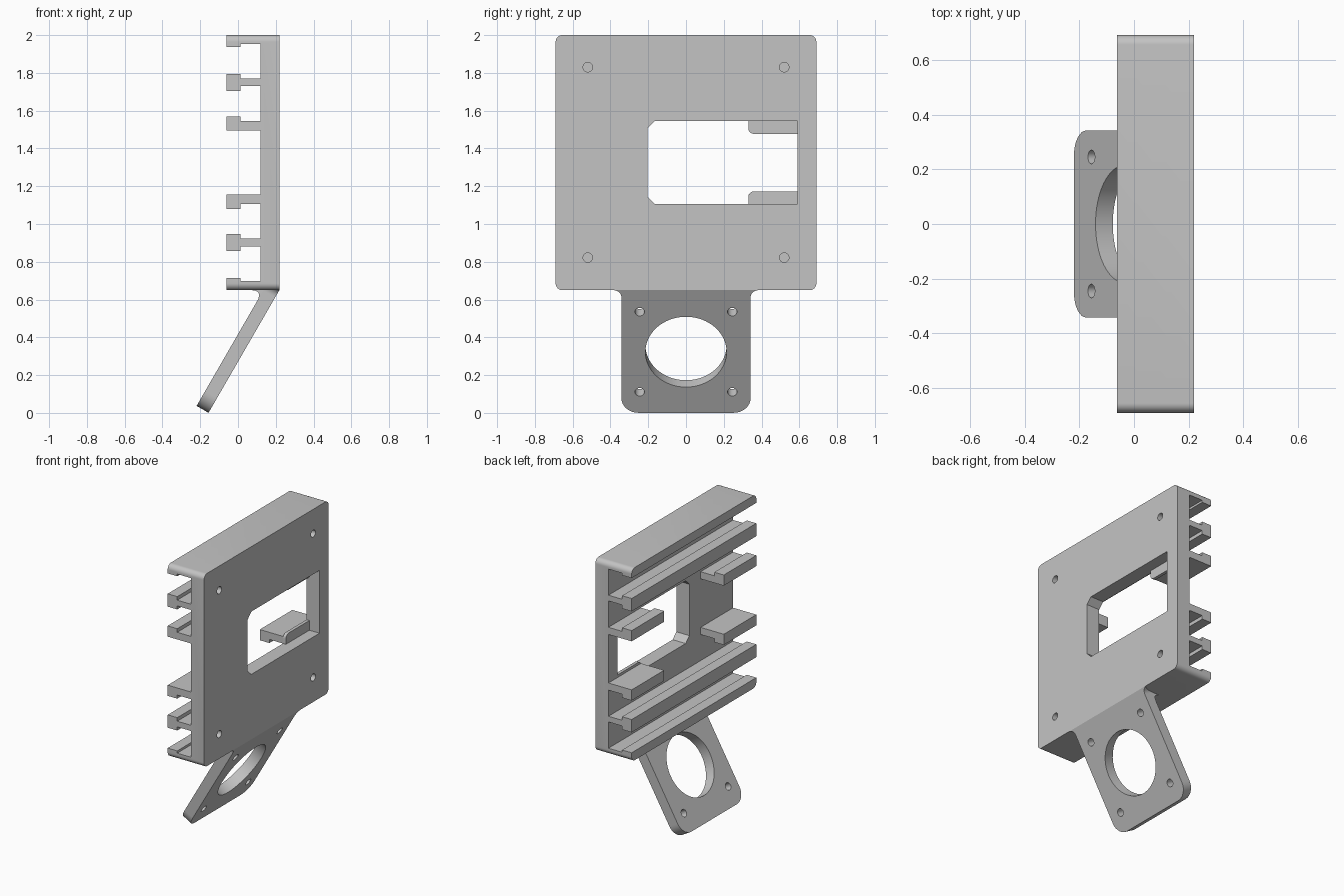
import bpy, bmesh, math
from mathutils import Vector

if "Cube" in bpy.data.objects:
    bpy.data.objects.remove(bpy.data.objects["Cube"], do_unlink=True)

grey = bpy.data.materials.new("plain grey")
grey.use_nodes = True
grey.diffuse_color = (0.55, 0.55, 0.55, 1)
grey.node_tree.nodes["Principled BSDF"].inputs["Base Color"].default_value = (0.55, 0.55, 0.55, 1)

parts = []
BACK, ROOT, NECK, HEAD = 0.219, 0.118, 0.012, -0.062   # depths along x
HALF, LOW, TOP = 0.69, 0.65, 2.0
MID = (LOW + TOP) / 2


def fillet(corners, steps=8):
    """Round each (a, b, radius) corner of a polygon."""
    out = []
    for i, (a, b, r) in enumerate(corners):
        p = Vector((a, b))
        if r == 0:
            out.append(p)
            continue
        d1 = (Vector(corners[i - 1][:2]) - p).normalized()
        d2 = (Vector(corners[(i + 1) % len(corners)][:2]) - p).normalized()
        half = d1.angle(d2) / 2
        middle = (d1 + d2).normalized()
        centre = p + middle * r / math.sin(half)
        sweep = math.pi / 2 - half
        across = Vector((-middle.y, middle.x))
        if across.dot(d1) < 0:
            across = -across
        for k in range(steps + 1):
            t = sweep * (1 - 2 * k / steps)
            out.append(centre + (across * math.sin(t) - middle * math.cos(t)) * r)
    return out


def circle(a, b, r, n=40):
    return [(a + r * math.cos(math.tau * k / n), b + r * math.sin(math.tau * k / n)) for k in range(n)]


def prism(name, outline, place, lo, hi):
    """Extrude a flat outline from depth lo to hi; place maps (a, b, depth) to space."""
    bm = bmesh.new()
    rings = [[bm.verts.new(place(p[0], p[1], d)) for p in outline] for d in (lo, hi)]
    for ring in rings:
        bm.faces.new(ring)
    n = len(outline)
    for i in range(n):
        j = (i + 1) % n
        bm.faces.new((rings[0][i], rings[0][j], rings[1][j], rings[1][i]))
    bmesh.ops.recalc_face_normals(bm, faces=bm.faces)
    mesh = bpy.data.meshes.new(name)
    bm.to_mesh(mesh)
    bm.free()
    mesh.materials.append(grey)
    ob = bpy.data.objects.new(name, mesh)
    bpy.context.collection.objects.link(ob)
    return ob


def combine(ob, tools, operation="DIFFERENCE"):
    """Apply booleans and delete the cutters."""
    bpy.context.view_layer.objects.active = ob
    for tool in tools:
        mod = ob.modifiers.new("cut", "BOOLEAN")
        mod.operation, mod.solver, mod.object = operation, "EXACT", tool
        bpy.ops.object.modifier_apply(modifier=mod.name)
        bpy.data.objects.remove(tool, do_unlink=True)


def along_x(y, z, d):
    return Vector((d, y, z))


def along_y(x, z, d):
    return Vector((x, d, z))


def rail(h_top, h_bot, n_top, n_bot):
    """Side profile of a T or L rail, from root round the head and back."""
    pts = [(ROOT, n_top), (NECK, n_top), (NECK, h_top), (HEAD, h_top),
           (HEAD, h_bot), (NECK, h_bot), (NECK, n_bot), (ROOT, n_bot)]
    return [p for i, p in enumerate(pts) if i == 0 or p != pts[i - 1]]


# Body: comb profile trimmed to a rounded square
comb = [(BACK, LOW), (BACK, TOP)]
for heights in ((TOP, 1.938, TOP, 1.953), (1.795, 1.705, 1.77, 1.73),
                (0.947, 0.857, 0.922, 0.882), (0.714, LOW, 0.698, LOW)):
    comb += rail(*heights)
body = prism("railed_body", comb, along_y, -HALF, HALF)
square = fillet([(-HALF, LOW, 0.035), (HALF, LOW, 0.035), (HALF, TOP, 0.035), (-HALF, TOP, 0.035)])
combine(body, [prism("trim", square, along_x, -0.5, 0.5)], "INTERSECT")

# Window with two clipped corners, and four blind screw holes
W0, W1, Z0, Z1, C = -0.205, 0.59, 1.105, 1.545, 0.04
window = [(W0 + C, Z0), (W1, Z0), (W1, Z1), (W0 + C, Z1), (W0, Z1 - C), (W0, Z0 + C)]
cutters = [prism("cutter", window, along_x, 0.05, 0.3)]
for y in (-0.52, 0.52):
    for z in (0.822, 1.83):
        cutters.append(prism("cutter", circle(y, z, 0.025), along_x, 0.14, 0.3))
combine(body, cutters)
parts.append(body)

# Short rails at both ends, above and below the window
for flip, level in ((1, "upper"), (-1, "lower")):
    def mirrored(x, z, d, flip=flip):
        return Vector((x, d, MID + flip * (z - MID)))

    def tab_place(y, z, d, flip=flip):
        return Vector((d, y, MID + flip * (z - MID)))

    profile = rail(1.57, 1.495, 1.545, 1.495)
    for side, label in ((1, "left"), (-1, "right")):
        parts.append(prism(f"{level}_{label}_short_rail", profile, mirrored, side * 0.33, side * HALF))
    tab = fillet([(0.33, 1.477, 0.03), (W1 + 0.005, 1.477, 0), (W1 + 0.005, 1.55, 0), (0.33, 1.55, 0)])
    parts.append(prism(f"{level}_window_tab", tab, tab_place, ROOT, 0.14))

# Slanted mounting flange
SIN, COS, THICK, WIDE = 0.5, math.sqrt(0.75), 0.073, 0.342


def on_flange(y, s, d):
    return Vector((BACK - SIN * s - COS * d, y, LOW - COS * s + SIN * d))


edge = [(WIDE + 0.045, 0, 0), (WIDE, 0.002, 0.044), (WIDE, 0.75, 0.09)]
outline = fillet(edge + [(-y, s, r) for y, s, r in reversed(edge)])
flange = prism("mounting_flange", outline, on_flange, 0, THICK)
CENTRE = 0.378
holes = [circle(0, CENTRE, 0.215, 64)]
holes += [circle(y, CENTRE + s, 0.025) for y in (-0.245, 0.245) for s in (-0.245, 0.245)]
combine(flange, [prism("cutter", h, on_flange, -0.1, 0.2) for h in holes])
parts.append(flange)

# Concave blend between flange and body
knee = Vector((0.135, LOW))
a, b = knee + Vector((-0.07, 0)), knee + Vector((-SIN, -COS)) * 0.07
curve = [a * (1 - t) ** 2 + knee * 2 * t * (1 - t) + b * t ** 2 for t in (k / 8 for k in range(9))]
blend = [knee + Vector((0.01, 0.01)), a + Vector((0, 0.01))] + curve
parts.append(prism("flange_blend", blend, along_y, -WIDE, WIDE))

# Smooth the round surfaces, keep the edges crisp
bpy.ops.object.select_all(action="DESELECT")
for ob in parts:
    ob.select_set(True)
bpy.context.view_layer.objects.active = body
bpy.ops.object.shade_smooth_by_angle(angle=math.radians(30))
